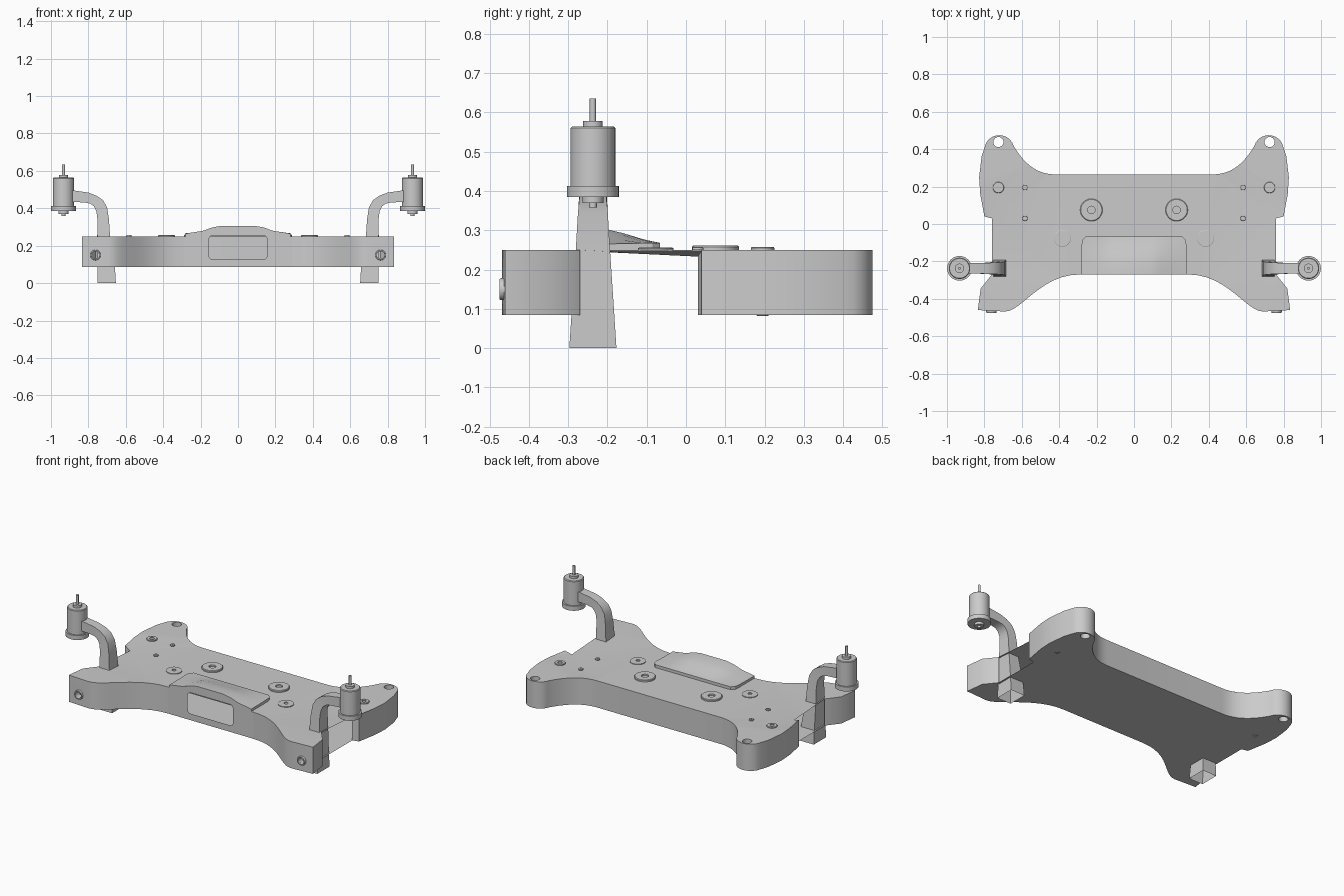
import bpy, bmesh, math
from mathutils import Vector

if "Cube" in bpy.data.objects:
    bpy.data.objects.remove(bpy.data.objects["Cube"])

Z0, Z1 = 0.085, 0.25      # body bottom and top
FRONT = -0.27             # front wall


def finish(name, bm, smooth=True):
    bmesh.ops.remove_doubles(bm, verts=bm.verts, dist=1e-5)
    bmesh.ops.recalc_face_normals(bm, faces=bm.faces)
    me = bpy.data.meshes.new(name)
    bm.to_mesh(me)
    bm.free()
    ob = bpy.data.objects.new(name, me)
    bpy.context.collection.objects.link(ob)
    if smooth:
        bpy.ops.object.select_all(action='DESELECT')
        ob.select_set(True)
        bpy.context.view_layer.objects.active = ob
        bpy.ops.object.shade_smooth_by_angle(angle=math.radians(32))
    return ob


def fill(bm, loops, normal):
    """Flat face bounded by the first loop, with the others as holes."""
    edges = []
    for pts in loops:
        vs = [bm.verts.new(p) for p in pts]
        edges += [bm.edges.new((vs[i - 1], vs[i])) for i in range(len(vs))]
    bmesh.ops.triangle_fill(bm, edges=edges, use_beauty=True, normal=normal)


def grid(bm, rows, closed=False):
    vs = [[bm.verts.new(p) for p in r] for r in rows]
    n = len(rows[0])
    for a, b in zip(vs, vs[1:]):
        for i in range(n if closed else n - 1):
            j = (i + 1) % n
            bm.faces.new((a[i], a[j], b[j], b[i]))
    return vs


def circle(x, y, r, n=24):
    return [(x + r * math.cos(2 * math.pi * i / n), y + r * math.sin(2 * math.pi * i / n)) for i in range(n)]


def lathe(name, origin, profile, axis=(0, 0, 1), n=32):
    bm = bmesh.new()
    q = Vector((0, 0, 1)).rotation_difference(Vector(axis))
    o = Vector(origin)
    grid(bm, [[o + q @ Vector((x, y, z)) for x, y in circle(0, 0, r, n)] for r, z in profile], True)
    bmesh.ops.dissolve_degenerate(bm, dist=1e-6, edges=bm.edges)
    return finish(name, bm)


def bez(a, b, c, d, n=12):
    out = []
    for i in range(n + 1):
        t = i / n
        u = 1 - t
        out.append(tuple(u**3 * a[k] + 3 * u * u * t * b[k] + 3 * u * t * t * c[k] + t**3 * d[k] for k in (0, 1)))
    return out


# Body outline: right half from back to front, then mirrored
half = bez((.42, .265), (.53, .265), (.595, .335), (.645, .42))
half += [(.72 + .08 * math.cos(math.radians(a)), .395 + .08 * math.sin(math.radians(a)))
         for a in range(150, 0, -14)]
half += [(.815, .36), (.828, .25), (.822, .16), (.80, .04), (.76, .03), (.76, FRONT),
         (.82, -.345), (.835, -.46), (.69, -.468)]
half += bez((.69, -.468), (.60, -.468), (.50, FRONT), (.29, FRONT))[1:]
outline = half + [(-x, y) for x, y in reversed(half)]

bm = bmesh.new()
ears = [circle(s * .725, .438, .027) for s in (1, -1)]
for z in (Z0, Z1):
    fill(bm, [[(x, y, z) for x, y in lp] for lp in [outline] + ears], (0, 0, 1))
for e in ears:
    grid(bm, [[(x, y, z) for x, y in e] for z in (Z0, Z1)], True)
for i, a in enumerate(outline):
    b = outline[(i + 1) % len(outline)]
    xs = sorted((round(abs(a[0]), 3), round(abs(b[0]), 3)))
    if xs == [.76, .76] or (xs == [.29, .29]):
        continue                      # open sides, separate front panel
    quad = [(*a, Z0), (*b, Z0), (*b, Z1), (*a, Z1)]
    if xs == [.69, .835]:             # front ear wall with round hole
        def wall(x, z):
            t = (x - a[0]) / (b[0] - a[0])
            return (x, a[1] + t * (b[1] - a[1]), z)
        s = 1 if a[0] > 0 else -1
        fill(bm, [quad, [wall(x, z) for x, z in circle(s * .762, .15, .02)]], (0, -1, 0))
    else:
        bm.faces.new([bm.verts.new(p) for p in quad])
for v in bm.verts:                    # lowered corner of the top sheet
    if abs(abs(v.co.x) - .76) < 1e-4 and abs(v.co.y - .03) < 1e-4 and v.co.z > .2:
        v.co.z = .233
finish("body_shell", bm)

# Raised hood at the front centre
hood = [(.28, .265), (.19, .279), (.135, .298), (.09, .306)]
hood = [(-x, z) for x, z in hood] + hood[::-1]
rows = []
for y, k, t in ((FRONT, 1, 1), (-.21, 1, .95), (-.16, 1, .65), (-.11, 1, .25), (-.085, .985, .1), (-.066, .92, 0)):
    r = [(x * k, y, .268 + (z - .268) * t) for x, z in hood]
    rows.append([(*r[0][:2], Z1)] + r + [(*r[-1][:2], Z1)])
rows.append([(x, y, Z1) for x, y, z in rows[-1]])
bm = bmesh.new()
grid(bm, rows)
finish("hood", bm)

# Front panel with a rounded window
window = []
for cx, cz, a0 in ((.133, .233, 0), (-.133, .233, 90), (-.133, .147, 180), (.133, .147, 270)):
    for k in range(6):
        a = math.radians(a0 + 18 * k)
        window.append((cx + .022 * math.cos(a), FRONT, cz + .022 * math.sin(a)))
panel = [(.29, Z0), (.29, Z1), (.28, Z1)] + hood[::-1] + [(-.28, Z1), (-.29, Z1), (-.29, Z0)]
bm = bmesh.new()
fill(bm, [[(x, FRONT, z) for x, z in panel], window], (0, -1, 0))
finish("front_panel", bm, False)

PY = -.237
# Arm sections: inner x, z, outer x, z, half width
arm = [(.653, 0, .75, 0, .06), (.658, .085, .75, .085, .0545), (.684, .25, .752, .25, .0435),
       (.69, .34, .752, .345, .038), (.70, .405, .757, .385, .034), (.722, .443, .77, .41, .032),
       (.757, .468, .79, .425, .03), (.80, .484, .82, .431, .029), (.90, .498, .90, .435, .028)]
motor = [(0, .358), (.01, .358), (.01, .37), (.027, .37), (.027, .385), (.066, .385), (.066, .413),
         (.057, .413), (.057, .56), (.053, .564), (.025, .564), (.025, .578), (.008, .578), (.008, .635), (0, .635)]


def washer(r, hole, h):
    return [(r, 0), (r, h * .7), (r * .94, h), (hole, h), (hole, h * .2), (0, h * .2)]


for s, side in ((1, "right"), (-1, "left")):
    # Hollow tapering leg and curved arm
    bm = bmesh.new()
    grid(bm, [[(s * a, PY - w, b), (s * c, PY - w, d), (s * c, PY + w, d), (s * a, PY + w, b)]
              for a, b, c, d, w in arm], True)
    finish("leg_arm_" + side, bm)
    lathe("motor_" + side, (s * .933, PY, 0), motor)
    # Discs and screws on the top
    lathe("large_disc_" + side, (s * .228, .075, Z1), washer(.06, .02, .011))
    lathe("small_disc_" + side, (s * .383, -.077, Z1), washer(.045, .012, .006))
    lathe("corner_disc_" + side, (s * .725, .195, Z1), washer(.03, .013, .007))
    lathe("lower_screw_" + side, (s * .725, .195, Z0), washer(.015, .006, .003), (0, 0, -1))
    for y in (.195, .03):
        lathe("screw_" + side, (s * .583, y, Z1), washer(.014, .004, .006), n=20)
    # Ring around the front hole
    lathe("front_ring_" + side, (s * .762, -.463, .15),
          [(.02, .03 - .06), (.02, .012), (.026, .012), (.028, .008), (.028, -.002)], (0, -1, 0))
